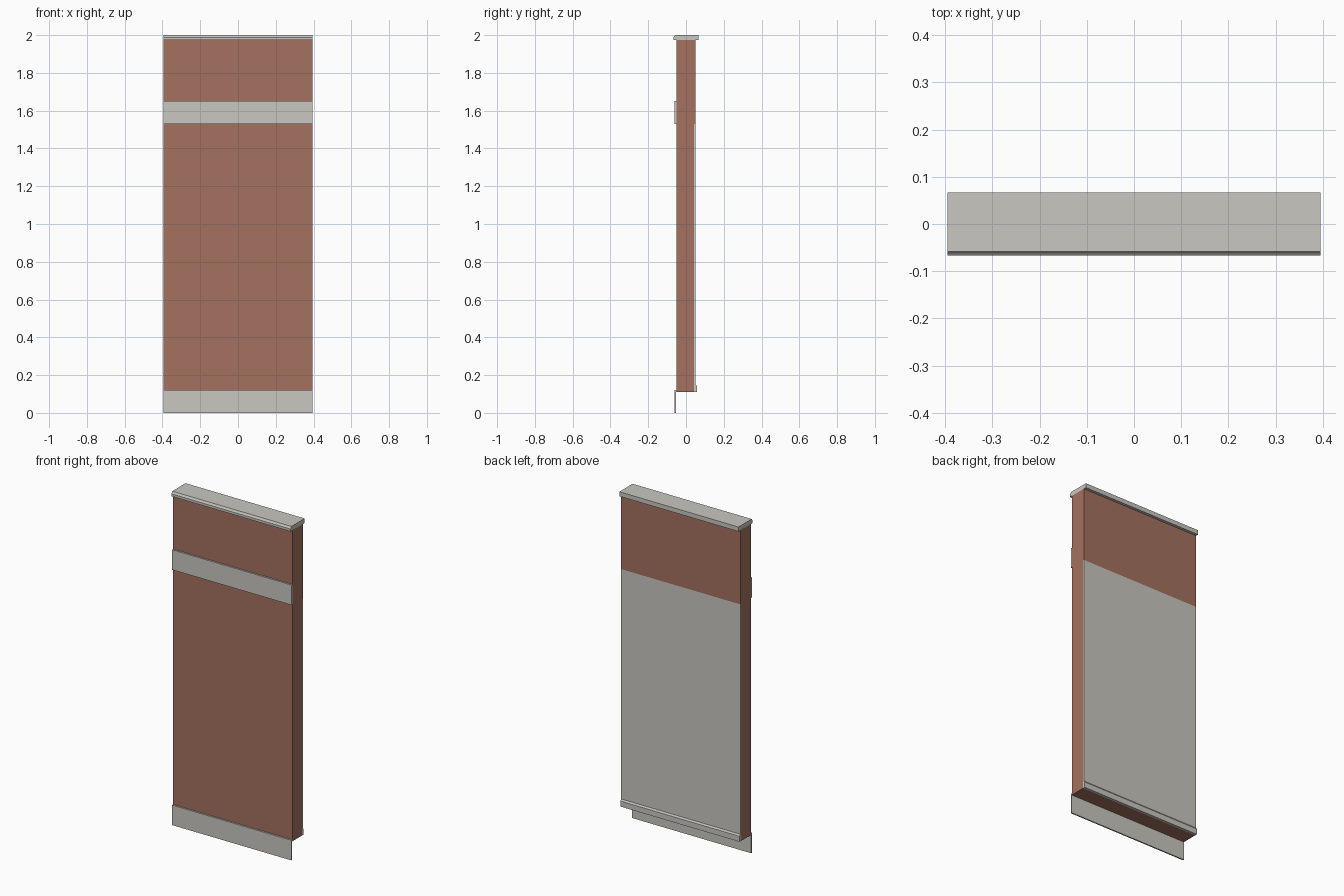
import bpy

if "Cube" in bpy.data.objects:
    bpy.data.objects.remove(bpy.data.objects["Cube"])

HALF = 0.395  # half the panel width


def material(name, rgb):
    m = bpy.data.materials.new(name)
    m.diffuse_color = (*rgb, 1)
    m.use_nodes = True
    m.node_tree.nodes["Principled BSDF"].inputs["Base Color"].default_value = m.diffuse_color
    return m


brick = material("brick_red", (0.37, 0.165, 0.112))
stone = material("pale_stone", (0.585, 0.57, 0.525))


def extrude(name, profile, mat):
    """Extrude a (y, z) outline across the full panel width."""
    n = len(profile)
    verts = [(x, y, z) for x in (-HALF, HALF) for y, z in profile]
    faces = [tuple(range(n))[::-1], tuple(range(n, 2 * n))]
    faces += [(i, (i + 1) % n, n + (i + 1) % n, n + i) for i in range(n)]
    mesh = bpy.data.meshes.new(name)
    mesh.from_pydata(verts, [], faces)
    mesh.materials.append(mat)
    obj = bpy.data.objects.new(name, mesh)
    bpy.context.collection.objects.link(obj)
    return obj


def slab(name, y0, y1, z0, z1, mat):
    return extrude(name, [(y0, z0), (y1, z0), (y1, z1), (y0, z1)], mat)


# Brick wall, thinner below where the rear render sits
extrude("wall", [(-0.05, 0.11), (0.042, 0.11), (0.042, 1.53),
                 (0.05, 1.53), (0.05, 1.975), (-0.05, 1.975)], brick)
slab("rear_panel", 0.042, 0.05, 0.11, 1.53, stone)

# Front trim
slab("front_band", -0.06, -0.05, 1.53, 1.65, stone)
slab("front_skirt", -0.06, -0.05 - 0.002, 0.0, 0.12, stone)
slab("skirt_fixing", -0.052, -0.05, 0.11, 0.12, stone)

# Rear skirting with a sloped top
extrude("rear_skirting", [(0.05, 0.11), (0.057, 0.11), (0.057, 0.143),
                          (0.05, 0.153)], stone)

# Coping with a sloped, stepped front lip
extrude("coping", [(-0.067, 1.973), (0.067, 1.973), (0.067, 2.0),
                   (-0.058, 2.0), (-0.062, 1.992), (-0.067, 1.988)], stone)
